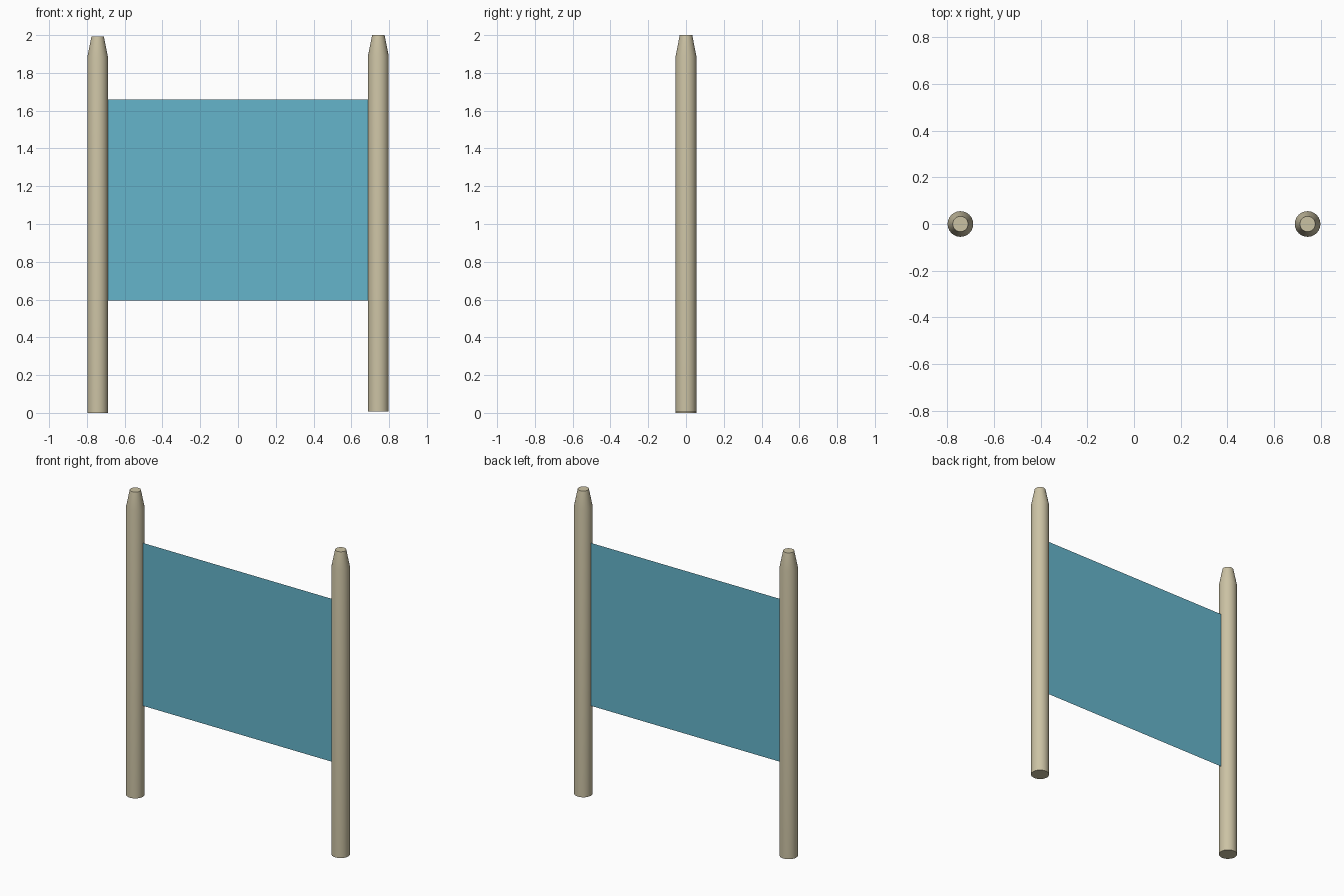
import bpy, math

if "Cube" in bpy.data.objects:
    bpy.data.objects.remove(bpy.data.objects["Cube"])

SIDES = 24
# Post outline as (radius, height): straight shaft, tapered tip, flat top
PROFILE = [(0.055, 0.0), (0.055, 1.882), (0.033, 1.993)]


def material(name, rgb):
    mat = bpy.data.materials.new(name)
    mat.diffuse_color = (*rgb, 1)
    mat.use_nodes = True
    mat.node_tree.nodes["Principled BSDF"].inputs["Base Color"].default_value = mat.diffuse_color
    return mat


def mesh_object(name, verts, faces, mat):
    mesh = bpy.data.meshes.new(name)
    mesh.from_pydata(verts, [], faces)
    mesh.materials.append(mat)
    obj = bpy.data.objects.new(name, mesh)
    bpy.context.collection.objects.link(obj)
    return obj


def post(name, x, z, mat):
    verts = [(r * math.cos(2 * math.pi * i / SIDES), r * math.sin(2 * math.pi * i / SIDES), h)
             for r, h in PROFILE for i in range(SIDES)]
    faces = [(k * SIDES + i, k * SIDES + (i + 1) % SIDES,
              (k + 1) * SIDES + (i + 1) % SIDES, (k + 1) * SIDES + i)
             for k in range(len(PROFILE) - 1) for i in range(SIDES)]
    top = (len(PROFILE) - 1) * SIDES
    faces += [tuple(reversed(range(SIDES))), tuple(range(top, top + SIDES))]
    obj = mesh_object(name, verts, faces, mat)
    obj.location = (x, 0, z)
    bpy.ops.object.select_all(action='DESELECT')
    obj.select_set(True)
    bpy.context.view_layer.objects.active = obj
    bpy.ops.object.shade_smooth_by_angle(angle=math.radians(30))


wood = material("pale_wood", (0.60, 0.54, 0.37))
blue = material("blue_panel", (0.13, 0.46, 0.60))

# Two posts, the right one standing slightly higher
post("left_post", -0.743, 0.0, wood)
post("right_post", 0.743, 0.007, wood)

# Thin flat panel stretched between the posts
w, z0, z1 = 0.692, 0.595, 1.66
mesh_object("panel", [(-w, 0, z0), (w, 0, z0), (w, 0, z1), (-w, 0, z1)], [(0, 1, 2, 3)], blue)
